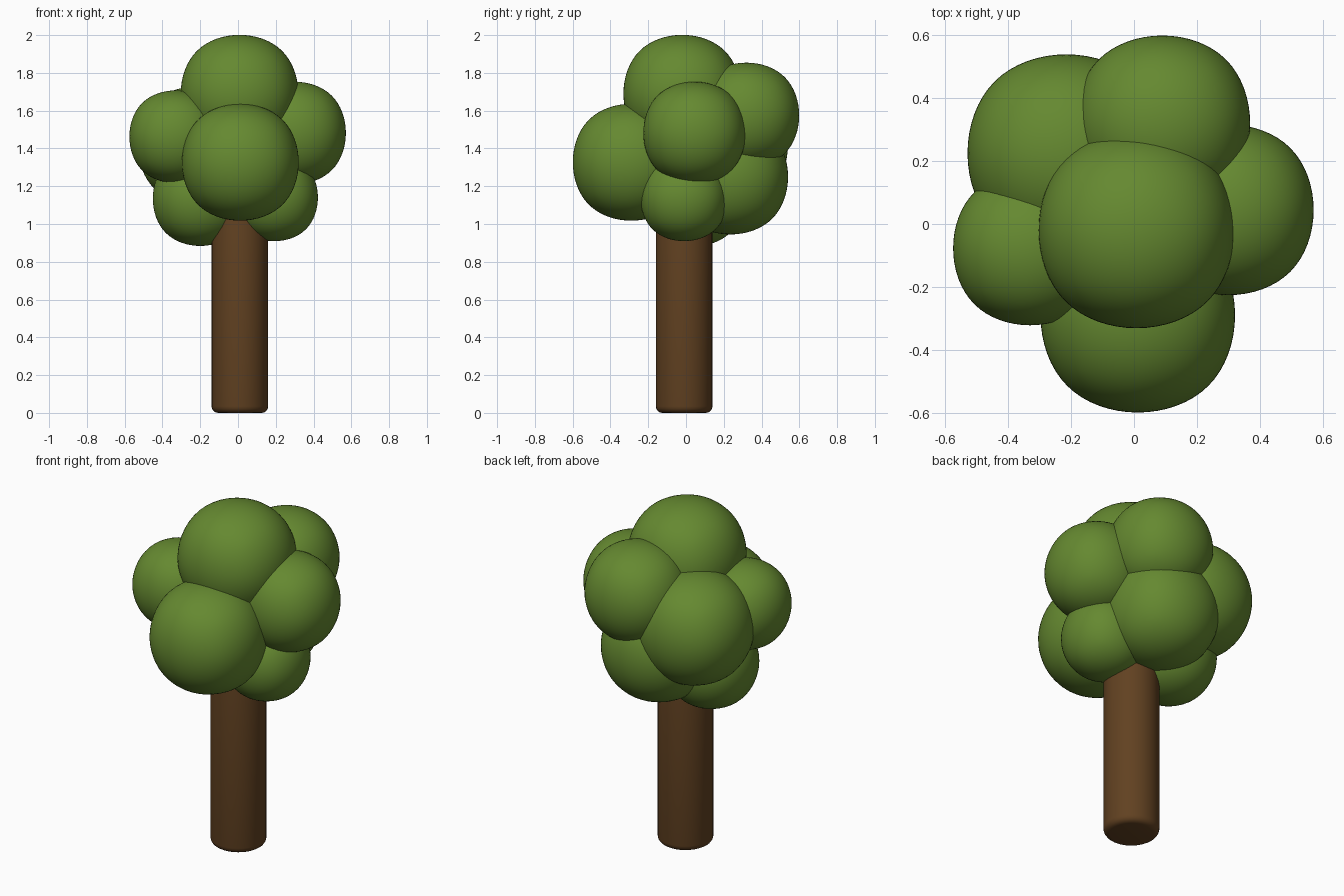
import bpy, bmesh

if "Cube" in bpy.data.objects:
    bpy.data.objects.remove(bpy.data.objects["Cube"])


def material(name, color):
    m = bpy.data.materials.new(name)
    m.diffuse_color = color
    m.use_nodes = True
    m.node_tree.nodes["Principled BSDF"].inputs["Base Color"].default_value = m.diffuse_color
    return m


leaf = material("leaf_green", (0.13, 0.25, 0.03, 1))
bark = material("bark_brown", (0.12, 0.053, 0.015, 1))


def foliage(name, center, radius):
    # rounded ball from a subdivided cube (limit surface reaches 0.84 of the half size)
    bpy.ops.mesh.primitive_cube_add(size=2, location=center)
    ob = bpy.context.object
    ob.name = name
    bm = bmesh.new()
    bm.from_mesh(ob.data)
    bmesh.ops.scale(bm, vec=[radius / 0.836] * 3, verts=bm.verts)
    bm.to_mesh(ob.data)
    bm.free()
    sub = ob.modifiers.new("round", 'SUBSURF')
    sub.levels = sub.render_levels = 4
    bpy.ops.object.shade_smooth()
    ob.data.materials.append(leaf)


# foliage clumps: centre and radius
clumps = {
    "foliage_top": ((0.008, -0.02, 1.69), 0.31),
    "foliage_front": ((0.012, -0.29, 1.327), 0.308),
    "foliage_left": ((-0.33, -0.077, 1.462), 0.244),
    "foliage_right": ((0.30, 0.045, 1.482), 0.27),
    "foliage_back": ((0.09, 0.32, 1.575), 0.278),
    "foliage_back_left": ((-0.215, 0.225, 1.415), 0.313),
    "foliage_low_back": ((0.01, 0.235, 1.25), 0.304),
    "foliage_low_left": ((-0.20, 0.05, 1.135), 0.25),
    "foliage_low_right": ((0.192, -0.01, 1.14), 0.23),
}
for name, (center, radius) in clumps.items():
    foliage(name, center, radius)

# trunk: cylinder with softened ends
height = 1.3
bpy.ops.mesh.primitive_cylinder_add(vertices=32, radius=0.15, depth=height,
                                    location=(0.01, -0.01, height / 2))
trunk = bpy.context.object
trunk.name = "trunk"
bev = trunk.modifiers.new("soft_ends", 'BEVEL')
bev.width = 0.035
bev.segments = 4
bev.limit_method = 'ANGLE'
bev.angle_limit = 0.8
bpy.ops.object.shade_smooth()
trunk.data.materials.append(bark)
